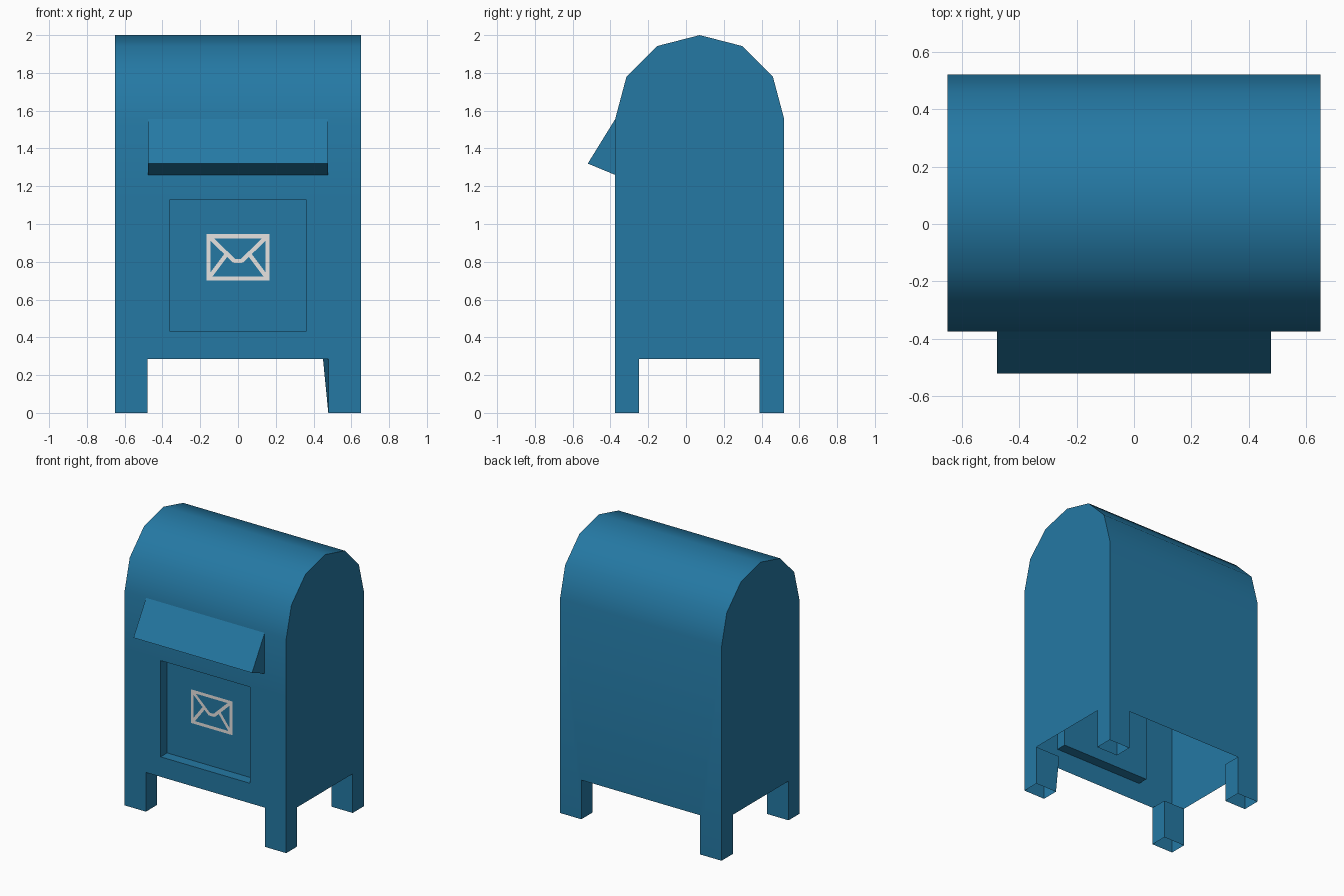
import bpy, bmesh, math
from mathutils import Vector

if "Cube" in bpy.data.objects:
    bpy.data.objects.remove(bpy.data.objects["Cube"])


def material(name, rgb):
    m = bpy.data.materials.new(name)
    m.diffuse_color = (*rgb, 1)
    m.use_nodes = True
    m.node_tree.nodes["Principled BSDF"].inputs["Base Color"].default_value = m.diffuse_color
    return m


BLUE = material("postal blue", (0.018, 0.19, 0.37))
WHITE = material("off white", (0.80, 0.77, 0.75))

W, F, B = 0.65, -0.375, 0.52      # half width, front and back planes
LX, FY, BY = 0.478, -0.25, 0.39   # inner planes of the legs
ZL, ZT = 0.285, 1.555             # leg top, wall top
DX, D0, D1, DY = 0.36, 0.43, 1.13, -0.3   # door recess


def face(bm, pts, out):
    """Add a polygon whose normal points along out."""
    f = bm.faces.new([bm.verts.new(p) for p in pts])
    f.normal_update()
    if f.normal.dot(Vector(out)) < 0:
        f.normal_flip()


def finish(bm, name, mat):
    bmesh.ops.remove_doubles(bm, verts=bm.verts, dist=0.0005)
    me = bpy.data.meshes.new(name)
    bm.to_mesh(me)
    bm.free()
    me.materials.append(mat)
    ob = bpy.data.objects.new(name, me)
    bpy.context.collection.objects.link(ob)
    return ob


def xz(y, x0, x1, z0, z1):
    return [(x0, y, z0), (x1, y, z0), (x1, y, z1), (x0, y, z1)]


# Body: open-bottomed shell with a faceted arch roof
arch = [(F, ZT), (-0.315, 1.78), (-0.153, 1.942), (0.0725, 2.0),
        (0.298, 1.942), (0.46, 1.78), (B, ZT)]
bm = bmesh.new()
for (y0, z0), (y1, z1) in zip(arch, arch[1:]):
    face(bm, [(-W, y0, z0), (W, y0, z0), (W, y1, z1), (-W, y1, z1)], (0, z0 - z1, y1 - y0))
side = arch + [(B, 0), (BY, 0), (BY, ZL), (FY, ZL), (FY, 0), (F, 0)]
for s in (-1, 1):
    face(bm, [(s * W, y, z) for y, z in side], (s, 0, 0))
# back wall with the gap between the legs
back = [(-W, 0), (-LX, 0), (-LX, ZL), (LX, ZL), (LX, 0), (W, 0), (W, ZT), (-W, ZT)]
face(bm, [(x, B, z) for x, z in back], (0, 1, 0))
# front wall in bands around the door opening
for x0, x1, z0, z1 in [(-W, -LX, 0, ZL), (LX, W, 0, ZL), (-W, W, ZL, D0),
                       (-W, -DX, D0, D1), (DX, W, D0, D1), (-W, W, D1, ZT)]:
    face(bm, xz(F, x0, x1, z0, z1), (0, -1, 0))
body = finish(bm, "body", BLUE)
bpy.context.view_layer.objects.active = body
body.select_set(True)
bpy.ops.object.shade_smooth_by_angle(angle=math.radians(35))

# Inner walls of the four hollow legs
bm = bmesh.new()
for s in (-1, 1):
    for outer, inner in ((F, FY), (B, BY)):
        # the front right leg leans slightly at its inner corner
        xt = s * (0.45 if s > 0 and outer == F else LX)
        x = s * LX
        face(bm, [(x, outer, 0), (x, inner, 0), (xt, inner, ZL), (x, outer, ZL)], (-s, 0, 0))
        face(bm, [(x, inner, 0), (s * W, inner, 0), (s * W, inner, ZL), (xt, inner, ZL)],
             (0, inner - outer, 0))
finish(bm, "leg_inner_walls", BLUE)

# Recessed door panel with its rim
bm = bmesh.new()
face(bm, xz(DY, -DX, DX, D0, D1), (0, -1, 0))
for s in (-1, 1):
    x = s * DX
    face(bm, [(x, F, D0), (x, DY, D0), (x, DY, D1), (x, F, D1)], (-s, 0, 0))
for z, up in ((D0, 1), (D1, -1)):
    face(bm, [(-DX, F, z), (DX, F, z), (DX, DY, z), (-DX, DY, z)], (0, 0, up))
finish(bm, "recessed_door", BLUE)

# Letter hatch: wedge sticking out of the front
wedge = [(F, ZT), (-0.52, 1.32), (F, 1.26)]
bm = bmesh.new()
for s in (-1, 1):
    face(bm, [(s * 0.477, y, z) for y, z in wedge], (s, 0, 0))
for (y0, z0), (y1, z1), d in ((*wedge[:2], 1), (*wedge[1:], -1)):
    face(bm, [(-0.477, y0, z0), (0.477, y0, z0), (0.477, y1, z1), (-0.477, y1, z1)], (0, -0.5, d))
finish(bm, "letter_hatch", BLUE)

# Painted envelope picture: thin strips on the door
strokes = [((-0.167, 0.935), (0.167, 0.935)), ((-0.167, 0.712), (0.167, 0.712)),
           ((-0.156, 0.712), (-0.156, 0.935)), ((0.156, 0.712), (0.156, 0.935))]
for s in (-1, 1):
    strokes += [((s * 0.15, 0.93), (s * 0.02, 0.805)), ((s * 0.15, 0.72), (s * 0.06, 0.84))]
strokes.append(((-0.025, 0.805), (0.025, 0.805)))
bm = bmesh.new()
for a, b in strokes:
    a, b = Vector(a), Vector(b)
    n = (b - a).normalized().orthogonal() * 0.011
    face(bm, [(p.x, DY - 0.003, p.y) for p in (a - n, b - n, b + n, a + n)], (0, -1, 0))
finish(bm, "envelope_picture", WHITE)
